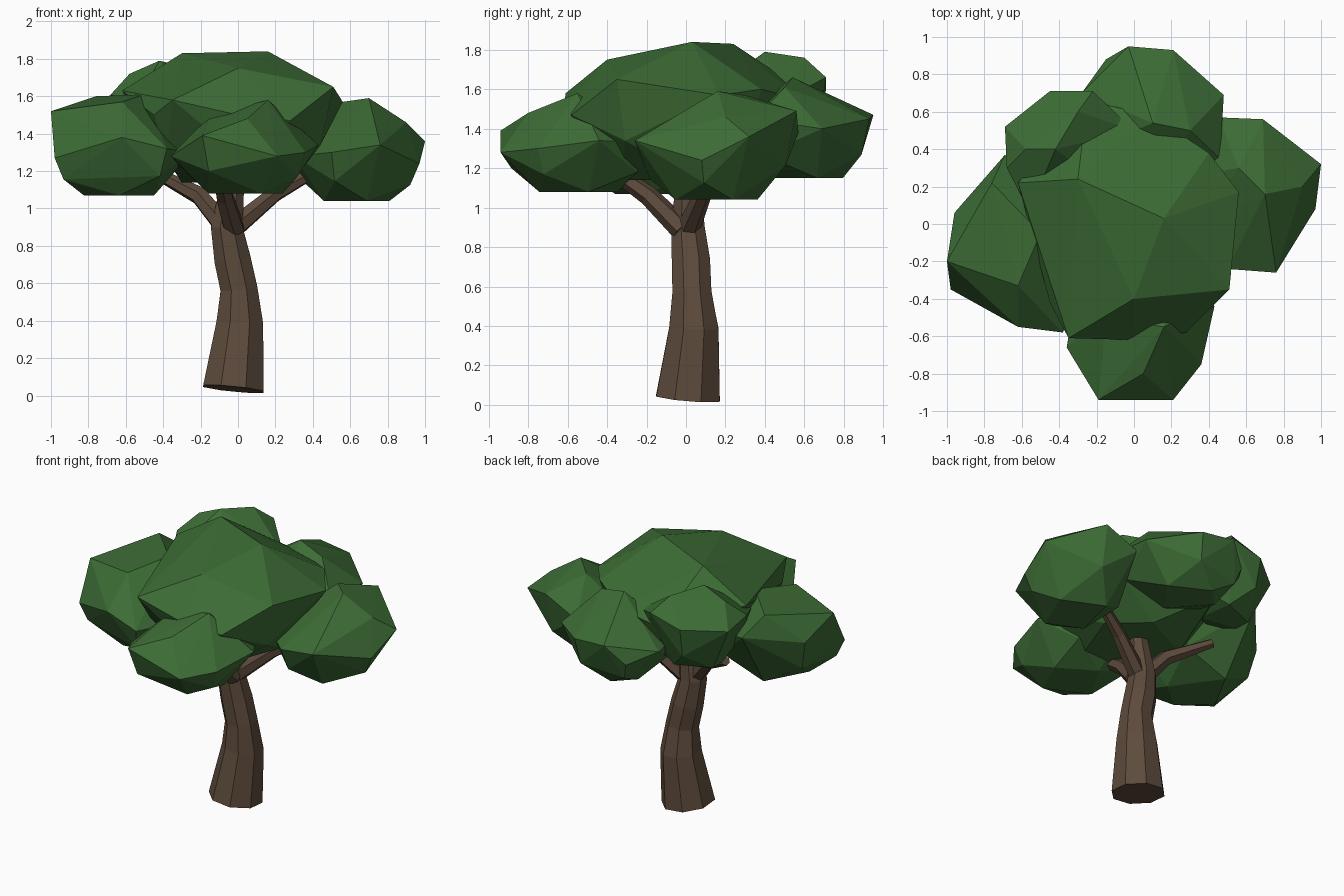
import bpy, bmesh, math
from mathutils import Vector

if "Cube" in bpy.data.objects:
    bpy.data.objects.remove(bpy.data.objects["Cube"])


def material(name, colour):
    mat = bpy.data.materials.new(name)
    mat.use_nodes = True
    mat.diffuse_color = colour
    mat.node_tree.nodes["Principled BSDF"].inputs["Base Color"].default_value = colour
    return mat


LEAF = material("leaf green", (0.046, 0.15, 0.036, 1))
BARK = material("bark brown", (0.11, 0.07, 0.045, 1))


def finish(name, bm, mat):
    bmesh.ops.recalc_face_normals(bm, faces=bm.faces)
    mesh = bpy.data.meshes.new(name)
    bm.to_mesh(mesh)
    bm.free()
    mesh.materials.append(mat)
    obj = bpy.data.objects.new(name, mesh)
    bpy.context.collection.objects.link(obj)


def limb(name, path, radii, sides):
    """Faceted tapering tube whose rings stand square to the path."""
    bm = bmesh.new()
    pts = [Vector(p) for p in path]
    rings = []
    for i, (p, r) in enumerate(zip(pts, radii)):
        along = pts[min(i + 1, len(pts) - 1)] - pts[max(i - 1, 0)]
        turn = Vector((0, 0, 1)).rotation_difference(along)
        angles = [math.tau * (k + 0.5) / sides for k in range(sides)]
        rings.append([bm.verts.new(p + turn @ Vector((r * math.cos(a), r * math.sin(a), 0)))
                      for a in angles])
    for low, high in zip(rings, rings[1:]):
        for k in range(sides):
            n = (k + 1) % sides
            bm.faces.new((low[k], low[n], high[n], high[k]))
    bm.faces.new(rings[0])
    bm.faces.new(rings[-1])
    finish(name, bm, BARK)


def clump(name, outline, crest, bottom):
    """Leaf clump: hull of its widest outline, its crest and a rounded underside."""
    outline = [Vector(p) for p in outline]
    centre = sum(outline, Vector()) / len(outline)
    points = outline + [Vector(p) for p in crest]

    def under(ring, scale, drop):
        for p in ring:
            q = centre.lerp(p, scale)
            q.z += (bottom - q.z) * drop
            points.append(q)

    under(outline[1::2], 0.86, 0.6)
    under(outline[::2], 0.5, 1)
    bm = bmesh.new()
    for p in points:
        bm.verts.new(p)
    hull = bmesh.ops.convex_hull(bm, input=bm.verts)
    bmesh.ops.delete(bm, geom=hull["geom_interior"], context="VERTS")
    finish(name, bm, LEAF)


# Trunk
limb("trunk",
     [(-.025, .01, .035), (.01, .04, .39), (.005, .03, .57), (-.03, .025, .73),
      (-.06, .01, .9), (-.02, .01, 1.2)],
     [.175, .135, .107, .105, .092, .06], 8)

# Branches
limb("right_branch", [(-.06, 0, .89), (-.21, .06, 1.07), (-.46, .22, 1.2)], [.06, .05, .03], 6)
limb("left_branch", [(-.03, .01, .89), (.2, .09, 1.08), (.42, .17, 1.2)], [.06, .045, .03], 6)
limb("front_branch", [(-.02, -.02, .89), (-.07, -.19, 1.06), (-.1, -.4, 1.21)], [.06, .05, .04], 6)

# Leaf clumps
clump("crown_clump",
      [(-.35, -.61, 1.58), (0, -.62, 1.5), (.28, -.58, 1.47), (.51, -.35, 1.65), (.56, .17, 1.57),
       (.4, .38, 1.6), (.1, .58, 1.55), (-.25, .66, 1.55), (-.62, .22, 1.63), (-.45, -.42, 1.5)],
      [(.16, .03, 1.84), (-.3, .24, 1.83), (0, -.4, 1.75)], 1.14)
clump("right_clump",
      [(-1, -.2, 1.52), (-.98, -.35, 1.27), (-.62, -.55, 1.38), (-.38, -.58, 1.32),
       (-.25, -.25, 1.3), (-.3, .15, 1.35), (-.69, .37, 1.48), (-.96, .06, 1.4)],
      [(-.76, .22, 1.6), (-.5, -.05, 1.61), (-.62, -.33, 1.57)], 1.07)
clump("left_clump",
      [(1, .32, 1.36), (.69, .56, 1.49), (.45, .57, 1.38), (.28, .25, 1.35),
       (.3, -.05, 1.28), (.5, -.24, 1.3), (.76, -.26, 1.34), (.97, .08, 1.24)],
      [(.7, .16, 1.59), (.56, .3, 1.57), (.9, .2, 1.46)], 1.04)
clump("front_clump",
      [(-.36, -.66, 1.28), (-.19, -.94, 1.39), (.21, -.94, 1.28), (.36, -.75, 1.3),
       (.43, -.44, 1.34), (.28, -.2, 1.33), (-.05, -.15, 1.3), (-.3, -.3, 1.3)],
      [(.05, -.8, 1.48), (.16, -.55, 1.58), (-.15, -.5, 1.5)], 1.08)
clump("back_clump",
      [(.48, .69, 1.4), (.21, .93, 1.45), (-.03, .95, 1.47), (-.15, .88, 1.34),
       (-.28, .7, 1.4), (-.22, .4, 1.4), (.15, .22, 1.4), (.46, .35, 1.45)],
      [(.1, .54, 1.66), (.3, .5, 1.61)], 1.15)
clump("back_right_clump",
      [(-.69, .52, 1.58), (-.45, .71, 1.6), (-.22, .71, 1.66), (0, .5, 1.55),
       (-.15, .2, 1.5), (-.56, .07, 1.55), (-.68, .3, 1.61)],
      [(-.42, .4, 1.79), (-.3, .6, 1.76), (-.58, .4, 1.72)], 1.27)
